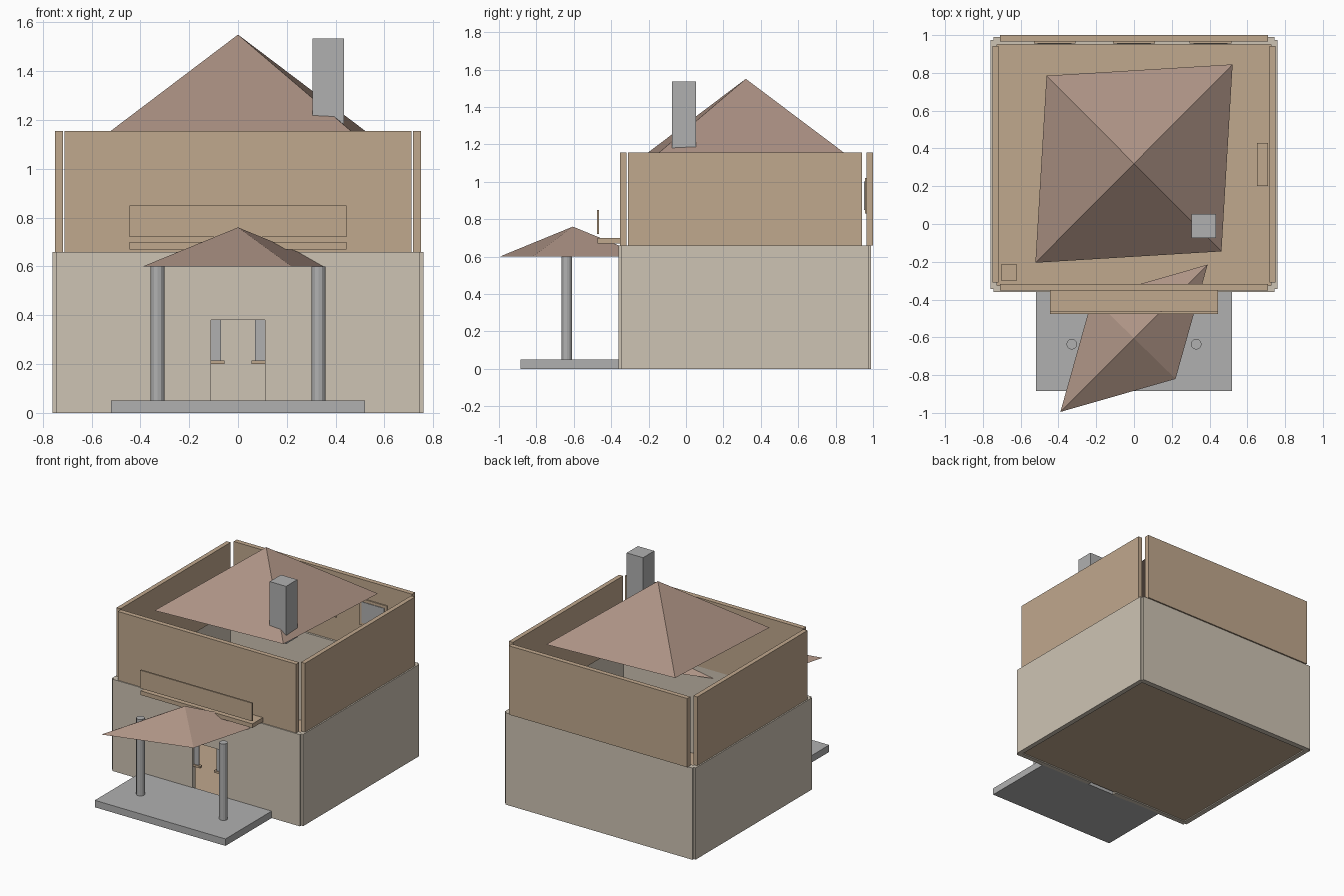
import bpy, bmesh
from mathutils import Vector

if "Cube" in bpy.data.objects:
    bpy.data.objects.remove(bpy.data.objects["Cube"], do_unlink=True)


def material(name, r, g, b):
    rgba = [((c / 255 + 0.055) / 1.055) ** 2.4 for c in (r, g, b)] + [1]
    m = bpy.data.materials.new(name)
    m.use_nodes = True
    m.diffuse_color = rgba
    m.node_tree.nodes["Principled BSDF"].inputs["Base Color"].default_value = rgba
    return m


tan = material("tan plaster", 192, 168, 141)
stone = material("pale stone", 206, 196, 180)
grey = material("grey concrete", 176, 176, 176)
clay = material("brown roof", 172, 146, 132)


def finish(name, bm, mat):
    bmesh.ops.recalc_face_normals(bm, faces=bm.faces)
    me = bpy.data.meshes.new(name)
    bm.to_mesh(me)
    bm.free()
    me.materials.append(mat)
    ob = bpy.data.objects.new(name, me)
    bpy.context.collection.objects.link(ob)
    return ob


def box(name, mat, x, y, z):
    """Box between pairs of limits on each axis."""
    bm = bmesh.new()
    bmesh.ops.create_cube(bm, size=1)
    for v in bm.verts:
        v.co = [lim[0] if c < 0 else lim[1] for c, lim in zip(v.co, (x, y, z))]
    return finish(name, bm, mat)


def side_pair(name, mat, x, y, z):
    """The same box on the left and, mirrored, on the right."""
    box("left_" + name, mat, x, y, z)
    box("right_" + name, mat, (-x[1], -x[0]), y, z)


def pyramid(name, apex, base_z, corner_a, corner_b):
    """Skewed four sided roof; corners are offsets from the apex, mirrored through it."""
    bm = bmesh.new()
    top = bm.verts.new(apex)
    a, b = Vector(corner_a), Vector(corner_b)
    ring = [bm.verts.new((apex[0] + p.x, apex[1] + p.y, base_z)) for p in (a, b, -a, -b)]
    for i in range(4):
        bm.faces.new((ring[i], ring[(i + 1) % 4], top))
    bm.faces.new(ring[::-1])
    return finish(name, bm, clay)


# Lower storey: separate wall panels, the front one notched for the doorway
low, mid, top = 0, 0.66, 1.155
half, door, head = 0.745, 0.11, 0.38
bm = bmesh.new()
outline = [(-half, low), (-door, low), (-door, head), (door, head),
           (door, low), (half, low), (half, mid), (-half, mid)]
face = bm.faces.new([bm.verts.new((x, -0.36, z)) for x, z in outline])
ext = bmesh.ops.extrude_face_region(bm, geom=[face])
for v in ext["geom"]:
    if isinstance(v, bmesh.types.BMVert):
        v.co.y += 0.035
finish("lower_front_wall", bm, stone)
box("lower_back_wall", stone, (-half, half), (0.95, 0.99), (low, mid))
side_pair("lower_wall", stone, (0.725, 0.76), (-0.345, 0.975), (low, mid))
box("ground_floor", tan, (-0.735, 0.735), (-0.335, 0.965), (0.008, 0.02))

# Sidelights and sills in the doorway
side_pair("sidelight", grey, (0.07, door), (-0.345, -0.335), (0.215, head))
side_pair("sidelight_sill", tan, (0.055, door), (-0.352, -0.328), (0.2, 0.215))

# Upper storey: four panels with open corners
box("upper_front_wall", tan, (-0.71, 0.71), (-0.353, -0.318), (mid, top))
box("upper_back_wall", tan, (-0.71, 0.71), (0.965, 1.0), (mid, top))
side_pair("upper_wall", tan, (0.718, 0.75), (-0.31, 0.942), (mid, top))

# Windows on the inside of the upper back wall
for i, x in enumerate((-0.42, 0, 0.405)):
    box(f"window_frame_{i}", tan, (x - 0.11, x + 0.11), (0.956, 0.965), (0.83, 1.02))
    box(f"window_pane_{i}", grey, (x - 0.09, x + 0.09), (0.952, 0.956), (0.85, 1.0))

# Interior blocks standing on the floor
box("interior_bench", tan, (0.65, 0.71), (0.2, 0.43), (0.02, 0.12))
box("interior_block", tan, (-0.705, -0.62), (-0.3, -0.215), (0.02, 0.12))

# Balcony floor and its raised parapet
box("balcony_floor", tan, (-0.445, 0.445), (-0.472, -0.353), (0.67, 0.7))
box("balcony_parapet", tan, (-0.445, 0.445), (-0.476, -0.464), (0.72, 0.85))

# Porch slab and columns
box("porch_slab", grey, (-0.52, 0.52), (-0.885, -0.355), (0, 0.05))
for side, x in (("left", 0.33), ("right", -0.33)):
    bm = bmesh.new()
    bmesh.ops.create_cone(bm, cap_ends=True, segments=12, radius1=0.028, radius2=0.028, depth=0.55)
    bmesh.ops.translate(bm, verts=bm.verts, vec=(x, -0.637, 0.325))
    finish(side + "_porch_column", bm, grey)

# Roofs and chimney
pyramid("porch_roof", (0, -0.605, 0.76), 0.6, (0.39, 0.39), (-0.22, 0.215))
pyramid("main_roof", (0, 0.32, 1.55), top, (0.522, 0.525), (-0.463, 0.465))
box("chimney", grey, (0.305, 0.435), (-0.075, 0.053), (1.12, 1.535))
